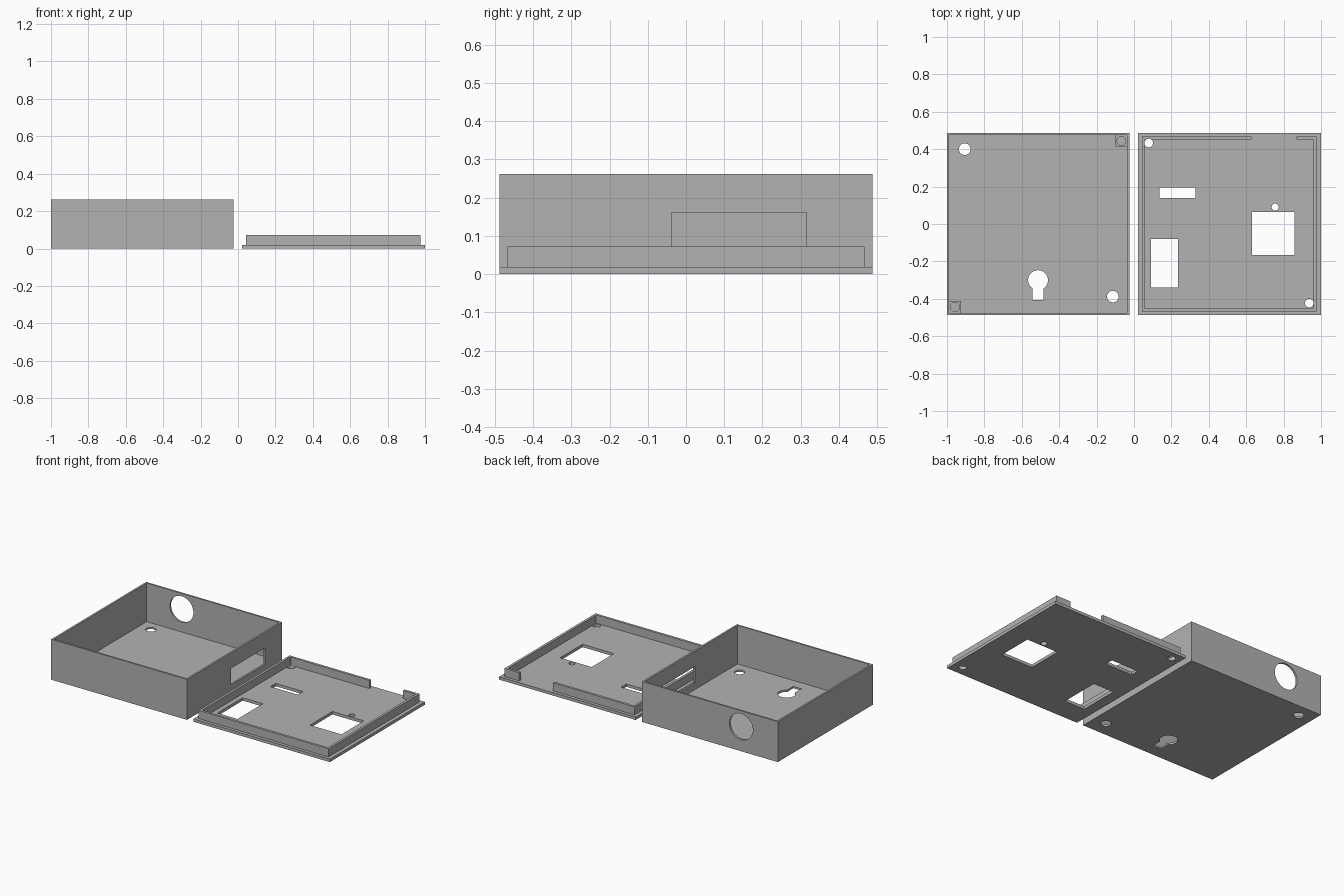
import bpy

old = bpy.data.objects.get("Cube")
if old:
    bpy.data.objects.remove(old, do_unlink=True)

grey = bpy.data.materials.new("plain grey")
grey.use_nodes = True
grey.diffuse_color = (0.45, 0.45, 0.45, 1)
grey.node_tree.nodes["Principled BSDF"].inputs["Base Color"].default_value = (0.45, 0.45, 0.45, 1)


def block(name, x, y, z):
    """Box between the given (low, high) limits."""
    bpy.ops.mesh.primitive_cube_add(size=1)
    ob = bpy.context.object
    ob.name = name
    for v in ob.data.vertices:
        for i, (lo, hi) in enumerate((x, y, z)):
            v.co[i] = hi if v.co[i] > 0 else lo
    ob.data.materials.append(grey)
    return ob


def rod(x, y, z, radius, depth, along_y=False):
    bpy.ops.mesh.primitive_cylinder_add(
        vertices=48, radius=radius, depth=depth, location=(x, y, z),
        rotation=(1.570796 if along_y else 0, 0, 0))
    ob = bpy.context.object
    ob.data.materials.append(grey)
    return ob


def combine(target, tool, operation="DIFFERENCE"):
    """Apply a boolean and discard the tool."""
    mod = target.modifiers.new("cut", "BOOLEAN")
    mod.operation = operation
    mod.solver = "EXACT"
    mod.object = tool
    bpy.ops.object.select_all(action="DESELECT")
    bpy.context.view_layer.objects.active = target
    target.select_set(True)
    bpy.ops.object.modifier_apply(modifier=mod.name)
    bpy.data.objects.remove(tool, do_unlink=True)


half, wall, top = 0.487, 0.012, 0.262
THROUGH = (-0.1, 0.1)

# Open case: hollow shell
case = block("case", (-1, -0.025), (-half, half), (0, top))
combine(case, block("cavity", (-1 + wall, -0.025 - wall),
                    (-half + wall, half - wall), (wall, 0.5)))

# Floor holes, keyhole hanger, side window and round rear port
combine(case, rod(-0.905, 0.40, 0, 0.031, 0.1))
combine(case, rod(-0.113, -0.388, 0, 0.031, 0.1))
combine(case, rod(-0.513, -0.30, 0, 0.053, 0.1))
combine(case, block("slot", (-0.543, -0.485), (-0.407, -0.30), THROUGH))
combine(case, block("window", (-0.1, 0.1), (-0.038, 0.315), (0.055, 0.161)))
combine(case, rod(-0.737, half, 0.16, 0.084, 0.1, along_y=True))

# Screw posts in two opposite corners
inner = half - wall
for name, x0, y0 in (("rear_screw_post", -0.099, inner - 0.062),
                     ("front_screw_post", -1 + wall, -inner)):
    post = block(name, (x0, x0 + 0.062), (y0, y0 + 0.062), (wall, 0.195))
    combine(post, rod(x0 + 0.031, y0 + 0.031, 0.165, 0.024, 0.3))

# Lid: plate with a raised locating rim
lid = block("lid", (0.021, 1), (-half, half), (0, 0.019))
rim = block("lid_rim", (0.043, 0.976), (-0.467, 0.467), (0.01, 0.072))
combine(rim, block("rim_cavity", (0.059, 0.960), (-0.451, 0.451), (-0.1, 0.2)))
combine(rim, block("rim_gap", (0.627, 0.87), (0.4, 0.5), (-0.1, 0.2)))
combine(lid, rim, "UNION")

# Lid openings
for x, y in (((0.135, 0.33), (0.14, 0.195)),
             ((0.09, 0.235), (-0.34, -0.08)),
             ((0.632, 0.858), (-0.165, 0.065))):
    combine(lid, block("opening", x, y, THROUGH))
for x, y, radius in ((0.755, 0.09, 0.019), (0.079, 0.433, 0.023), (0.937, -0.423, 0.023)):
    combine(lid, rod(x, y, 0, radius, 0.3))

# Smooth round holes, keep corners crisp
for ob in list(bpy.context.scene.objects):
    if ob.type == "MESH":
        bpy.ops.object.select_all(action="DESELECT")
        bpy.context.view_layer.objects.active = ob
        ob.select_set(True)
        bpy.ops.object.shade_smooth_by_angle()
